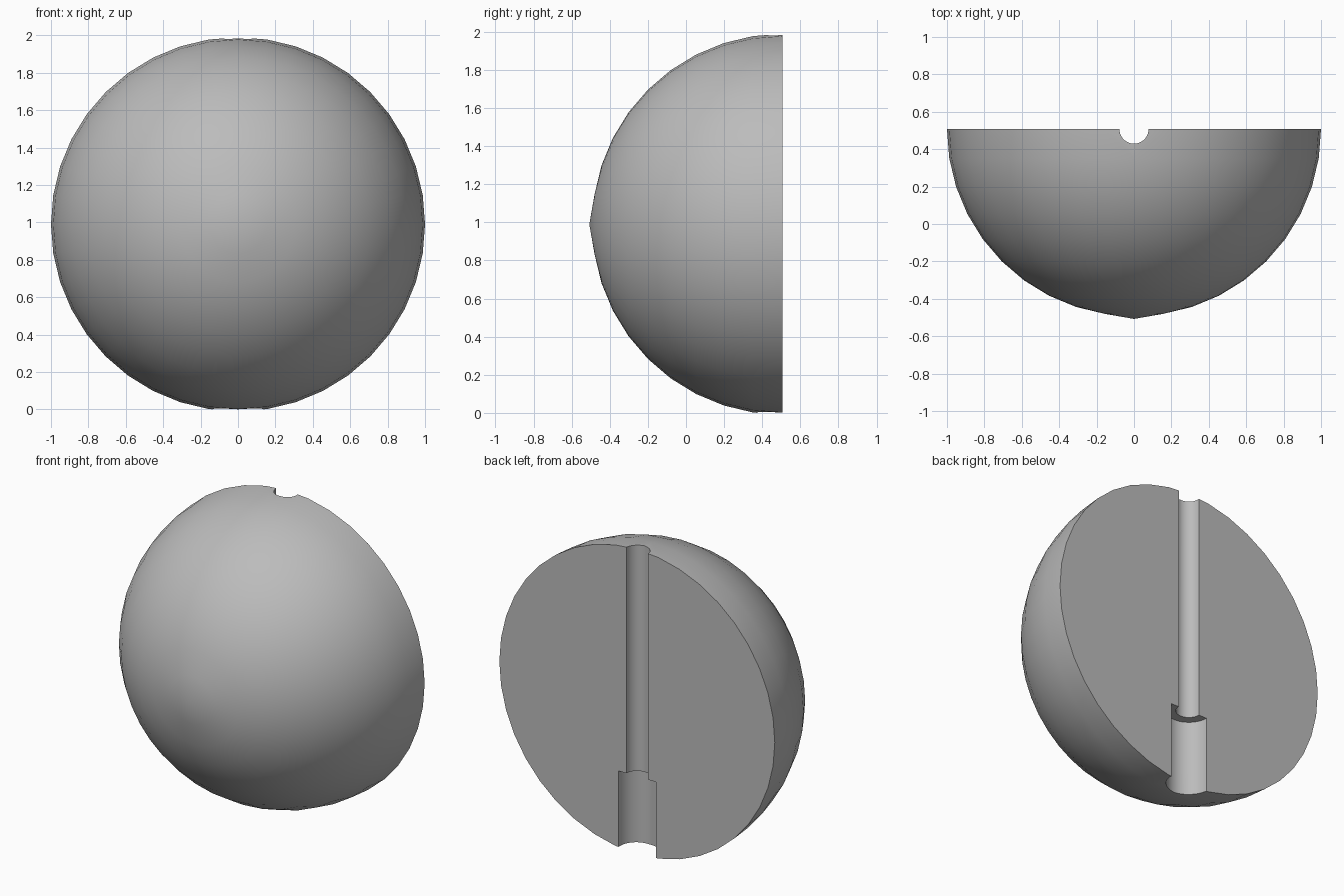
import bpy, bmesh, math
from mathutils import Matrix, Vector

cube = bpy.data.objects.get("Cube")
if cube:
    bpy.data.objects.remove(cube, do_unlink=True)

SEGMENTS = 40
TIP = 1.015                      # slightly pointed pole
CENTRE = Vector((0, TIP / 2, 0.99))

grey = bpy.data.materials.new("plain grey")
grey.use_nodes = True
colour = (0.5, 0.5, 0.5, 1)
grey.diffuse_color = colour
grey.node_tree.nodes["Principled BSDF"].inputs["Base Color"].default_value = colour


def add_object(name, bm):
    mesh = bpy.data.meshes.new(name)
    bm.to_mesh(mesh)
    bm.free()
    obj = bpy.data.objects.new(name, mesh)
    bpy.context.collection.objects.link(obj)
    mesh.materials.append(grey)
    return obj


def revolve(name, profile, axis, steps):
    """Spin a closed-end profile around an axis through CENTRE."""
    bm = bmesh.new()
    verts = [bm.verts.new(CENTRE + Vector(p)) for p in profile]
    edges = [bm.edges.new(pair) for pair in zip(verts, verts[1:])]
    bmesh.ops.spin(bm, geom=verts + edges, cent=CENTRE, axis=axis,
                   angle=2 * math.pi, steps=steps, use_duplicate=False)
    bmesh.ops.remove_doubles(bm, verts=bm.verts, dist=0.0005)
    rim = [e for e in bm.edges if e.is_boundary]
    if rim:
        bmesh.ops.contextual_create(bm, geom=rim)
    bmesh.ops.recalc_face_normals(bm, faces=bm.faces)
    return add_object(name, bm)


# Half ball, flat at the back
step = 2 * math.pi / SEGMENTS
arc = [(math.sin(i * step), -math.cos(i * step), 0) for i in range(1, SEGMENTS // 4 + 1)]
half_ball = revolve("half_ball", [(0, -TIP, 0)] + arc, (0, 1, 0), SEGMENTS)

# Narrow bore with a wider socket at the bottom
low, ledge, high = -1.2, -0.49, 1.2
bore = [(0, 0, low), (0.136, 0, low), (0.136, 0, ledge),
        (0.078, 0, ledge), (0.078, 0, high), (0, 0, high)]
cutter = revolve("bore_cutter", bore, (0, 0, 1), 48)
cutter.hide_render = True

cut = half_ball.modifiers.new("bore", 'BOOLEAN')
cut.operation = 'DIFFERENCE'
cut.solver = 'EXACT'
cut.object = cutter

bpy.ops.object.select_all(action='DESELECT')
half_ball.select_set(True)
bpy.context.view_layer.objects.active = half_ball
bpy.ops.object.modifier_apply(modifier=cut.name)
bpy.data.objects.remove(cutter, do_unlink=True)
bpy.ops.object.shade_smooth_by_angle(angle=math.radians(30))
